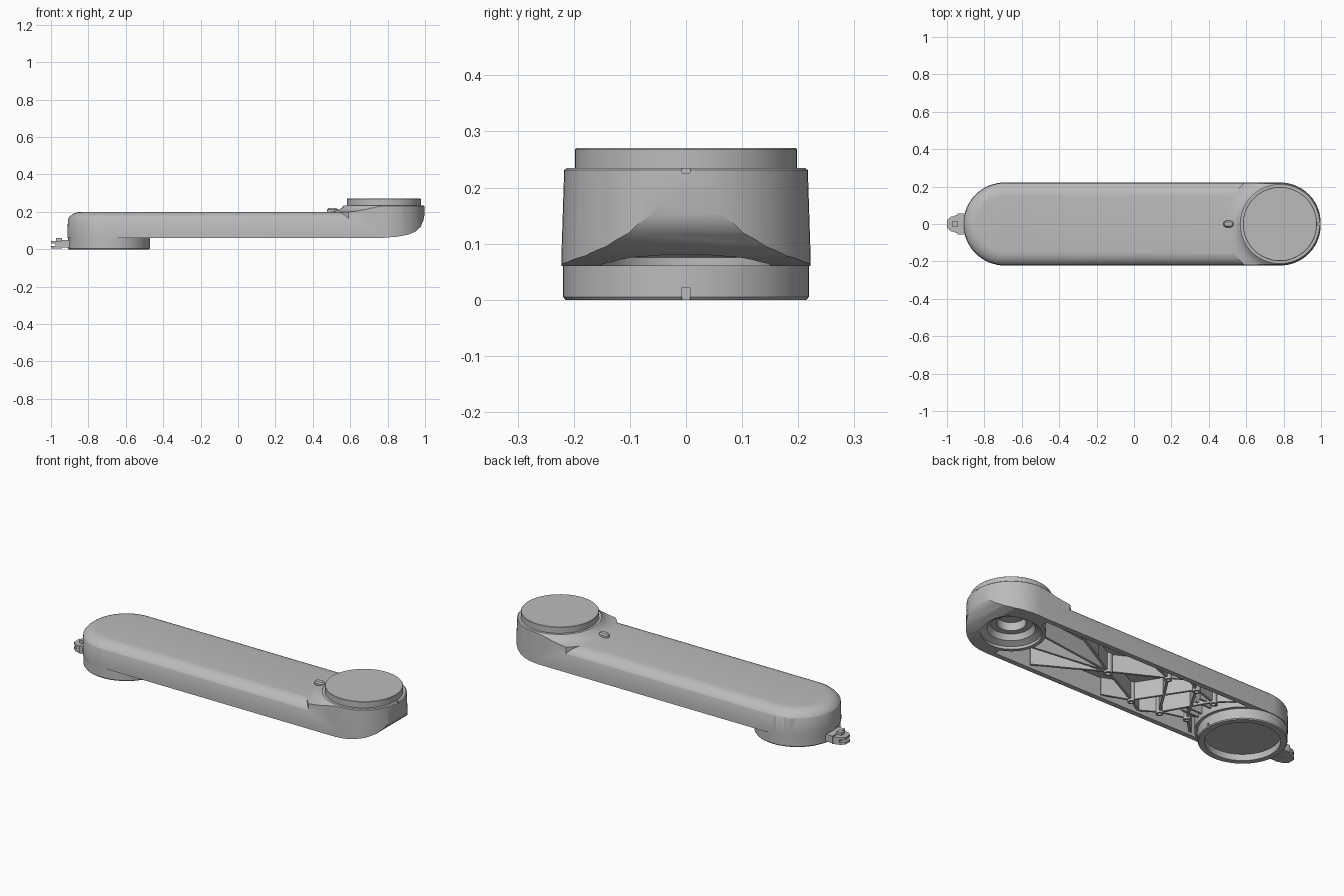
import bpy, bmesh, math
from mathutils import Vector

scene = bpy.context.scene
if "Cube" in scene.objects:
    bpy.data.objects.remove(scene.objects["Cube"], do_unlink=True)

GREY = (0.5, 0.5, 0.5, 1)
metal = bpy.data.materials.new("cast grey")
metal.use_nodes = True
metal.diffuse_color = GREY
metal.node_tree.nodes["Principled BSDF"].inputs["Base Color"].default_value = GREY

BASE_X, HEAD_X = -0.69, 0.78  # joint axes


def make(name, bm):
    bmesh.ops.recalc_face_normals(bm, faces=bm.faces)
    mesh = bpy.data.meshes.new(name)
    bm.to_mesh(mesh)
    bm.free()
    mesh.materials.append(metal)
    ob = bpy.data.objects.new(name, mesh)
    scene.collection.objects.link(ob)
    return ob


def loft(name, levels, x0, x1=None, y=0, n=32):
    """Stack (z, radius) rings: circles, or capsules when x1 is given."""
    bm = bmesh.new()
    rings = []
    for z, r in levels:
        ring = []
        for cx, start in ((x0 if x1 is None else x1, -90), (x0, 90)):
            for i in range(n if x1 is None else n + 1):
                a = math.radians(start + 180 * i / n)
                ring.append(bm.verts.new((cx + r * math.cos(a), y + r * math.sin(a), z)))
        rings.append(ring)
    for low, high in zip(rings, rings[1:]):
        for i in range(len(low)):
            j = (i + 1) % len(low)
            bm.faces.new((low[i], low[j], high[j], high[i]))
    bm.faces.new(rings[0])
    bm.faces.new(rings[-1])
    return make(name, bm)


def prism(name, points, lo, hi, axis="z"):
    """Extrude a flat outline along z or y."""
    bm = bmesh.new()
    place = (lambda p, h: (p[0], p[1], h)) if axis == "z" else (lambda p, h: (p[0], h, p[1]))
    a = [bm.verts.new(place(p, lo)) for p in points]
    b = [bm.verts.new(place(p, hi)) for p in points]
    bm.faces.new(a)
    bm.faces.new(b)
    for i in range(len(a)):
        j = (i + 1) % len(a)
        bm.faces.new((a[i], a[j], b[j], b[i]))
    return make(name, bm)


def box(name, x0, x1, y0, y1, z0, z1):
    return prism(name, [(x0, y0), (x1, y0), (x1, y1), (x0, y1)], z0, z1)


def combine(ob, tool, operation):
    """Apply a boolean and discard the tool."""
    mod = ob.modifiers.new("bool", "BOOLEAN")
    mod.operation, mod.object, mod.solver = operation, tool, "EXACT"
    bpy.context.view_layer.update()
    graph = bpy.context.evaluated_depsgraph_get()
    mesh = bpy.data.meshes.new_from_object(ob.evaluated_get(graph))
    ob.modifiers.clear()
    ob.data = mesh
    bpy.data.objects.remove(tool, do_unlink=True)


def rib(name, p, q, z0=0.075, width=0.012):
    p, q = Vector(p), Vector(q)
    d = (q - p).normalized() * width / 2
    s = Vector((-d.y, d.x))
    return prism(name, [p + s, q + s, q - s, p - s], z0, 0.18)


# Main arm: capsule slab with a rolled top edge
arcs = [math.radians(a) for a in range(0, 91, 10)]
slab = [(0.06, 0.228)] + [(0.13 + 0.07 * math.sin(a), 0.148 + 0.08 * math.cos(a)) for a in arcs]
arm = loft("arm_shell", slab, BASE_X, HEAD_X)

# Raised head with a fillet onto the slab, trimmed to the outer walls
combine(arm, loft("head", [(0.1, 0.29), (0.199, 0.29), (0.204, 0.262), (0.212, 0.24),
                           (0.222, 0.225), (0.231, 0.217), (0.235, 0.212)], HEAD_X), "UNION")
combine(arm, loft("walls", [(0, 0.223), (0.08, 0.222), (0.236, 0.217), (0.3, 0.214)],
                  BASE_X, HEAD_X), "INTERSECT")
combine(arm, prism("belly", [(-1.1, 0.03), (0.68, 0.055), (0.78, 0.0615), (0.85, 0.067),
                             (0.91, 0.078), (0.95, 0.095), (0.975, 0.118), (0.99, 0.15),
                             (1.0, 0.2), (1.002, 0.3), (-1.1, 0.3)], -0.5, 0.5, "y"), "INTERSECT")

# Open underside between the two joints
cavity = box("cavity", BASE_X, 0.72, -0.195, 0.195, 0, 0.17)
combine(cavity, loft("base_core", [(-0.1, 0.235), (0.3, 0.235)], BASE_X), "DIFFERENCE")
combine(cavity, loft("head_core", [(-0.1, 0.17), (0.3, 0.17)], HEAD_X), "DIFFERENCE")
combine(arm, cavity, "DIFFERENCE")

# Stepped cup under the head
combine(arm, loft("cup", [(0, 0.15), (0.075, 0.15), (0.09, 0.118), (0.12, 0.105),
                          (0.12, 0.072), (0.165, 0.072)], HEAD_X), "DIFFERENCE")
combine(arm, box("head_notch", 0.985, 1.05, -0.007, 0.007, 0.226, 0.3), "DIFFERENCE")

# Base flange with a recessed underside
flange = loft("base_flange", [(0.035, 0.185), (0, 0.185), (0, 0.215), (0.005, 0.219),
                              (0.1, 0.219)], BASE_X)
combine(flange, box("base_notch", -0.478, -0.4, -0.007, 0.007, -0.1, 0.022), "DIFFERENCE")

# Output disc on the head
loft("output_disc", [(0.22, 0.198), (0.268, 0.198), (0.27, 0.196)], HEAD_X)

# Truss ribs and screw posts, mirrored across the arm
loft("centre_post", [(0.1, 0.012), (0.064, 0.012), (0.064, 0.022), (0.18, 0.022)], 0.165, n=8)
for side, s in (("left", 1), ("right", -1)):
    for x, y in ((-0.1, 0.14), (-0.28, 0.14), (-0.42, 0.1)):
        loft(side + "_post", [(0.1, 0.01), (0.064, 0.01), (0.064, 0.019), (0.18, 0.019)],
             x, y=s * y, n=8)
    for p, q in (((0.165, 0), (0.5, 0.19)), ((0.165, 0), (-0.1, 0.14)),
                 ((0.62, 0.06), (0.165, 0)), ((0.5, 0.19), (0.3, 0.08)),
                 ((-0.1, 0.14), (-0.28, -0.14)), ((-0.28, 0.14), (-0.42, -0.1)),
                 ((-0.1, 0.14), (-0.19, 0.195)), ((-0.1, 0.14), (0.05, 0.195)),
                 ((-0.28, 0.14), (-0.19, 0.195)), ((-0.28, 0.14), (-0.42, 0.1)),
                 ((-0.42, 0.1), (-0.52, 0.195))):
        rib(side + "_rib", (p[0], s * p[1]), (q[0], s * q[1]))
    for y in (0.035, 0.07):
        rib(side + "_comb_rib", (-0.47, s * y), (-0.36, s * y), 0.085)

# Latch on the base end
box("latch_plate", -0.945, -0.89, -0.055, 0.055, 0.01, 0.05)
lug = prism("latch_lug", [(-0.94, -0.05), (-0.98, -0.038), (-1.0, -0.02), (-1.0, 0.02),
                          (-0.98, 0.038), (-0.94, 0.05)], 0.004, 0.044)
combine(lug, box("lug_slot", -1.1, -0.975, -0.1, 0.1, 0.018, 0.03), "DIFFERENCE")
box("latch_knob", -0.972, -0.942, -0.014, 0.014, 0.04, 0.06)

# Small catch on top beside the head
loft("catch", [(0.195, 0.018), (0.212, 0.018), (0.22, 0.012)], 0.495, 0.515, n=8)
box("catch_stem", 0.52, 0.58, -0.006, 0.006, 0.195, 0.212)

# Smooth shading with sharp edges kept
for ob in scene.objects:
    if ob.type == "MESH":
        bpy.ops.object.select_all(action="DESELECT")
        ob.select_set(True)
        bpy.context.view_layer.objects.active = ob
        bpy.ops.object.shade_smooth_by_angle(angle=math.radians(30))
